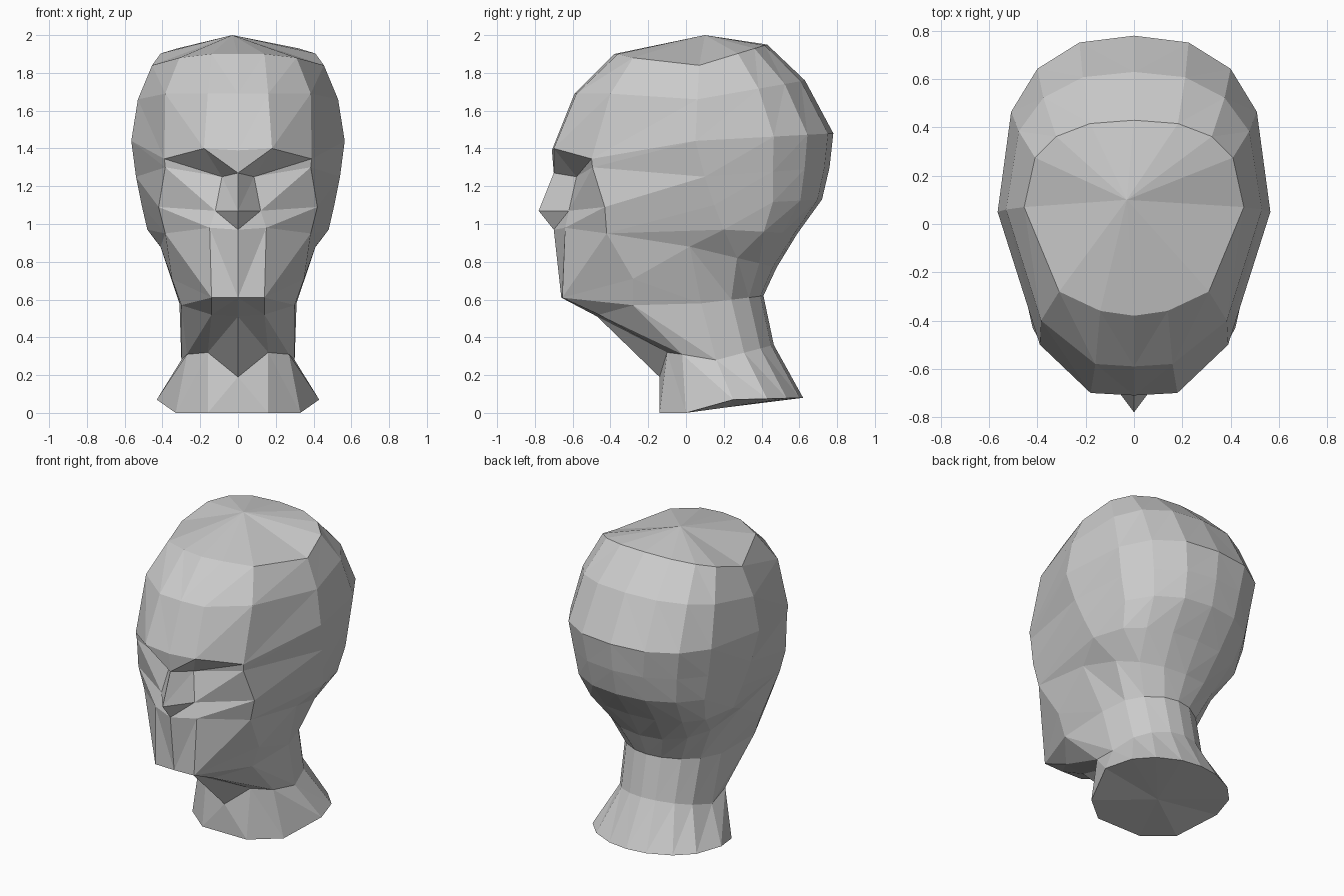
import bpy, bmesh
from math import sin, cos, radians

if "Cube" in bpy.data.objects:
    bpy.data.objects.remove(bpy.data.objects["Cube"])

# Each ring is half a cross-section, from the front centre round to the back:
# front (y, z), front corner (x, y, z), temple (x, y, z), side (x, y, z), back (y, z)
skull = [
    ((-.38, 1.90), (.14, -.36, 1.90), (.31, -.28, 1.88), (.455, .07, 1.84), (.43, 1.95)),
    ((-.59, 1.69), (.16, -.58, 1.69), (.385, -.40, 1.69), (.53, .06, 1.66), (.63, 1.76)),
    ((-.71, 1.39), (.18, -.70, 1.40), (.39, -.50, 1.345), (.565, .05, 1.44), (.78, 1.48)),
]
face = [
    ((-.70, 1.27), (.085, -.58, 1.25), (.385, -.495, 1.30), (.54, .10, 1.25), (.76, 1.30)),  # eyes
    ((-.78, 1.07), (.12, -.62, 1.07), (.42, -.43, 1.09), (.51, .15, 1.10), (.72, 1.13)),     # nose tip
    ((-.70, .97), (.15, -.64, .98), (.385, -.42, .95), (.48, .20, .97), (.59, .95)),         # lip
    ((-.66, .61), (.14, -.655, .61), (.35, -.28, .71), (.41, .02, .88), (.48, .77)),         # jaw
]
neck = [
    ((-.47, .51), (.14, -.46, .52), (.30, -.28, .57), (.31, .08, .58), (.41, .62)),
    ((-.14, .19), (.16, -.10, .32), (.27, -.02, .31), (.30, .16, .28), (.465, .36)),
    ((-.14, 0), (.16, -.14, 0), (.33, 0, 0), (.43, .25, .07), (.62, .08)),
]


def ring_points(front, corner, temple, side, back, roundness):
    half = [(0, *front), corner, temple, side]
    w, ys, zs = side
    for a in (29, 50, 72):                   # rounded back of the ring
        c, s = cos(radians(a)) ** roundness, sin(radians(a)) ** roundness
        half.append((w * c, ys + (back[0] - ys) * s, zs + (back[1] - zs) * s))
    mirrored = [(-x, y, z) for x, y, z in reversed(half[1:])]
    return half + [(0, *back)] + mirrored


bm = bmesh.new()
rings = []
for part, roundness in ((skull, .78), (face, .84), (neck, 1.0)):
    rings += [[bm.verts.new(p) for p in ring_points(*r, roundness)] for r in part]
n = len(rings[0])

# Crown
apex = bm.verts.new((-.03, .10, 2.0))
for i in range(n):
    bm.faces.new((apex, rings[0][i], rings[0][(i + 1) % n]))

# Skin between the rings, split into mirrored triangles:
# edges rise backwards on the skull and face, forwards below the lip line at the sides
for k, (upper, lower) in enumerate(zip(rings, rings[1:])):
    for i in range(n):
        j = (i + 1) % n
        a, b, c, d = upper[i], lower[i], lower[j], upper[j]
        step = min(i, n - 1 - i)
        rising = k < 5 or (k == 5 and step < 2)
        if rising == (i < n // 2):
            bm.faces.new((a, b, d))
            bm.faces.new((b, c, d))
        else:
            bm.faces.new((a, b, c))
            bm.faces.new((a, c, d))

# Flat underside of the neck
base = bm.verts.new((0, .22, .03))
for i in range(n):
    bm.faces.new((base, rings[-1][(i + 1) % n], rings[-1][i]))

bmesh.ops.recalc_face_normals(bm, faces=bm.faces)
mesh = bpy.data.meshes.new("head")
bm.to_mesh(mesh)
bm.free()
bpy.context.collection.objects.link(bpy.data.objects.new("head", mesh))
